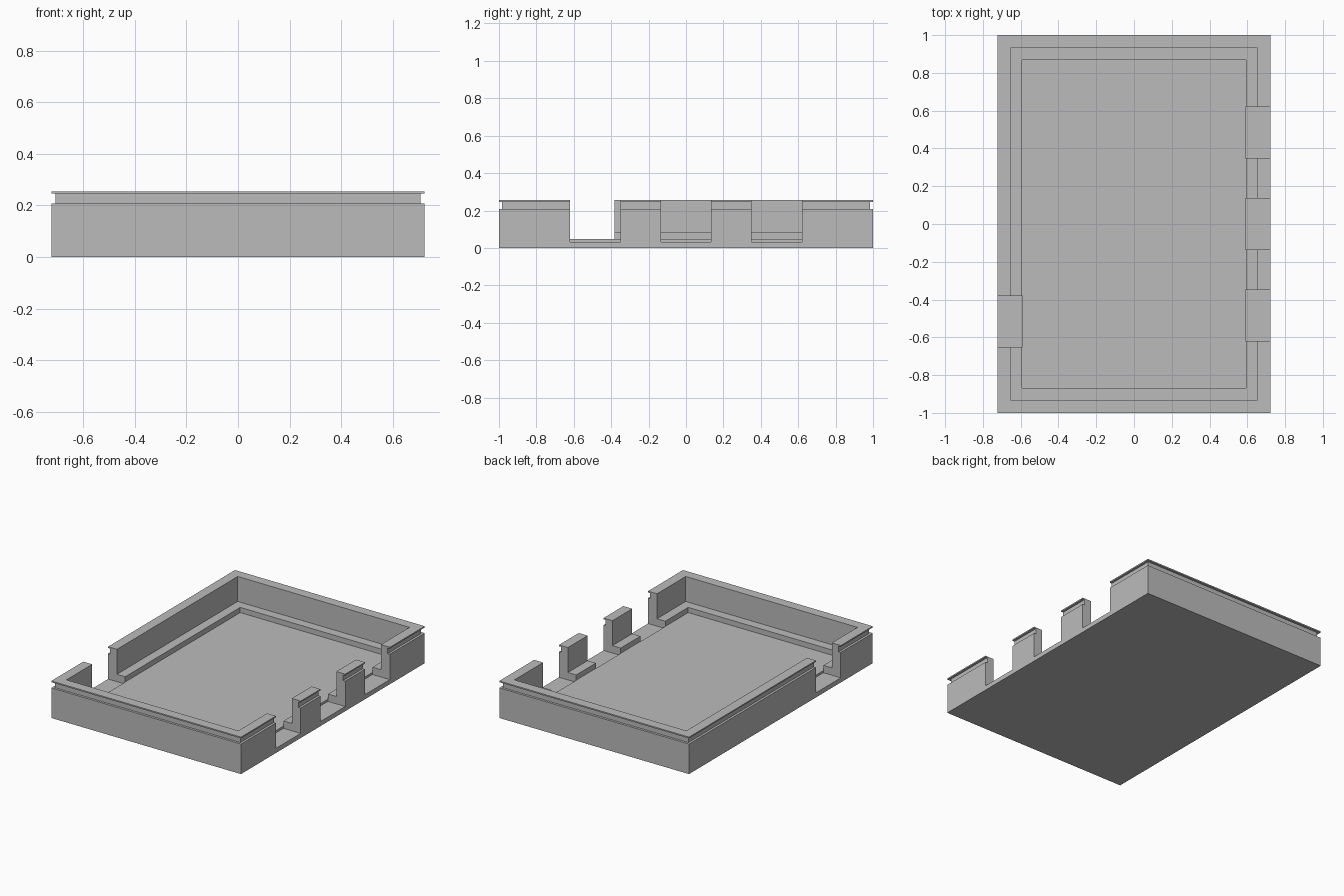
import bpy
import bmesh
from mathutils import Matrix

if "Cube" in bpy.data.objects:
    bpy.data.objects.remove(bpy.data.objects["Cube"], do_unlink=True)

HALF_X, HALF_Y, HEIGHT = 0.723, 1.0, 0.255
LEDGE = 0.131          # distance from outer face to inner edge of the ledge
GAP_FLOOR = 0.032
GAP_WIDTH = 0.27

grey = bpy.data.materials.new("plain grey")
grey.use_nodes = True
grey.diffuse_color = (0.5, 0.5, 0.5, 1)
grey.node_tree.nodes["Principled BSDF"].inputs["Base Color"].default_value = (0.5, 0.5, 0.5, 1)


def mesh_object(name, bm):
    bmesh.ops.recalc_face_normals(bm, faces=bm.faces[:])
    mesh = bpy.data.meshes.new(name)
    bm.to_mesh(mesh)
    bm.free()
    mesh.materials.append(grey)
    obj = bpy.data.objects.new(name, mesh)
    bpy.context.collection.objects.link(obj)
    return obj


# Wall section as (inset, height): grooved outside, lip, inner wall, ledge, floor
section = [(0, 0), (0, 0.207), (0.016, 0.207), (0.016, 0.246), (0, 0.246),
           (0, HEIGHT), (0.068, HEIGHT), (0.068, 0.083), (LEDGE, 0.083), (LEDGE, 0.047)]

# Tray: sweep the section round a rectangle, then close bottom and floor
bm = bmesh.new()
rings = []
for inset, z in section:
    x, y = HALF_X - inset, HALF_Y - inset
    rings.append([bm.verts.new((sx * x, sy * y, z))
                  for sx, sy in ((-1, -1), (1, -1), (1, 1), (-1, 1))])
for low, high in zip(rings, rings[1:]):
    for i in range(4):
        j = (i + 1) % 4
        bm.faces.new((low[i], low[j], high[j], high[i]))
bm.faces.new(rings[0])
bm.faces.new(rings[-1])
tray = mesh_object("tray", bm)

# Openings: three in the left wall, one in the right wall
bm = bmesh.new()
inner, outer = HALF_X - LEDGE - 0.001, HALF_X + 0.1
for side, y in ((1, -0.485), (1, 0), (1, 0.485), (-1, -0.517)):
    place = Matrix.Translation((side * (inner + outer) / 2, y, GAP_FLOOR + 0.2))
    size = Matrix.Diagonal((outer - inner, GAP_WIDTH, 0.4, 1))
    bmesh.ops.create_cube(bm, size=1, matrix=place @ size)
cutter = mesh_object("opening_cutter", bm)
cutter.hide_render = True

cut = tray.modifiers.new("openings", "BOOLEAN")
cut.operation = "DIFFERENCE"
cut.solver = "EXACT"
cut.object = cutter
bpy.context.view_layer.objects.active = tray
bpy.ops.object.modifier_apply(modifier=cut.name)
bpy.data.objects.remove(cutter, do_unlink=True)
